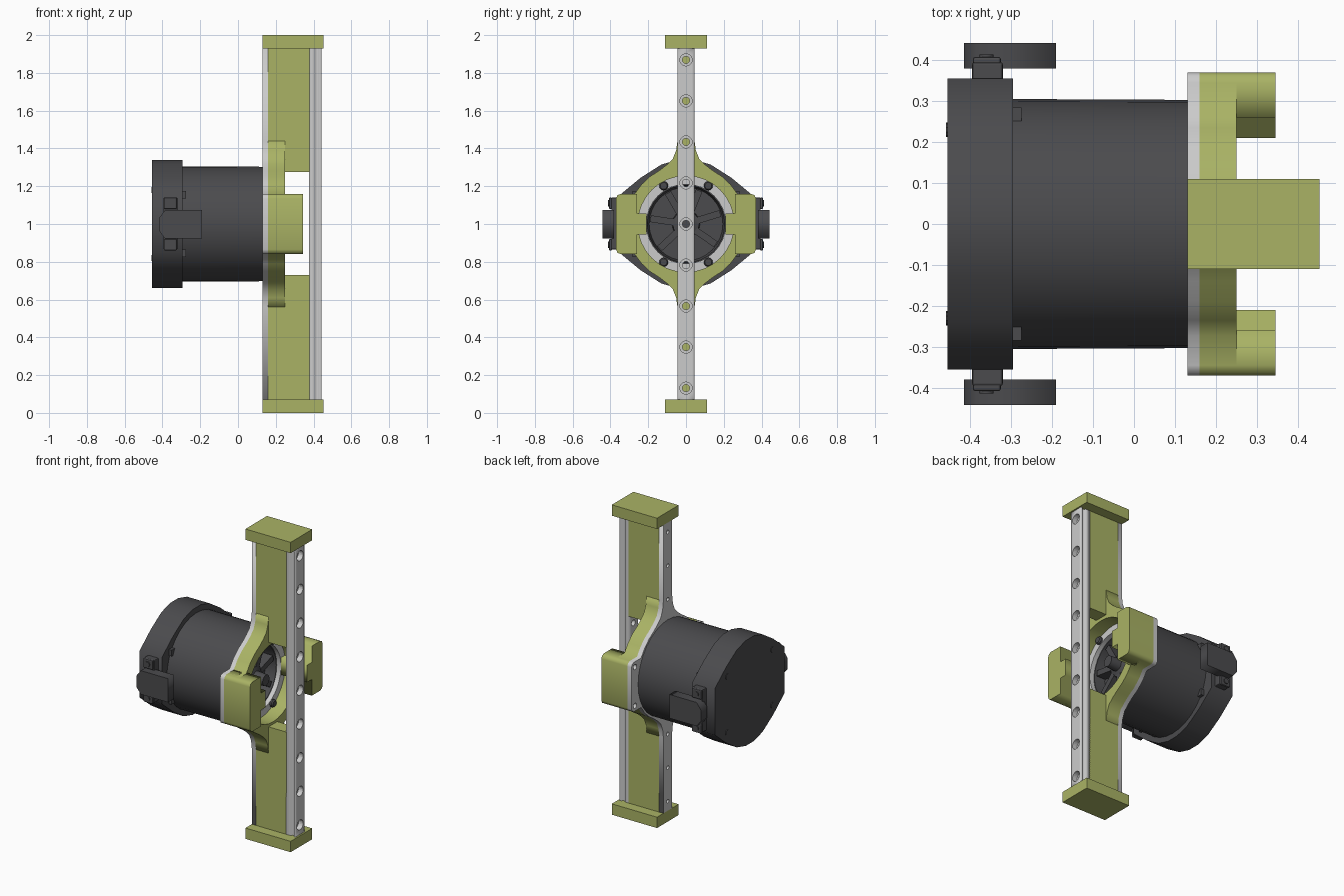
import bpy, bmesh, math
from mathutils import Matrix, Vector

if "Cube" in bpy.data.objects:
    bpy.data.objects.remove(bpy.data.objects["Cube"])


def material(name, col):
    m = bpy.data.materials.new(name)
    m.diffuse_color = (*col, 1)
    m.use_nodes = True
    m.node_tree.nodes["Principled BSDF"].inputs["Base Color"].default_value = m.diffuse_color
    return m


GREEN = material("olive_plastic", (0.40, 0.45, 0.13))
DARK = material("dark_motor", (0.07, 0.07, 0.075))
# local XY outline -> world YZ plane, extruded along world X
TO_YZ = Matrix(((0, 0, 1, 0), (1, 0, 0, 0), (0, 1, 0, 0), (0, 0, 0, 1)))


def add(name, mesh, mat=None, smooth=False):
    ob = bpy.data.objects.new(name, mesh)
    bpy.context.collection.objects.link(ob)
    if mat:
        mesh.materials.clear()
        mesh.materials.append(mat)
    if smooth:
        bpy.ops.object.select_all(action='DESELECT')
        bpy.context.view_layer.objects.active = ob
        ob.select_set(True)
        bpy.ops.object.shade_smooth_by_angle(angle=math.radians(30))
    return ob


def box(name, lo, hi, mat=None, bevel=0):
    bm = bmesh.new()
    lo, hi = Vector(lo), Vector(hi)
    bmesh.ops.create_cube(bm, size=1, matrix=Matrix.Translation((lo + hi) / 2)
                          @ Matrix.Diagonal((*(hi - lo), 1)))
    if bevel:
        bmesh.ops.bevel(bm, geom=bm.edges[:], offset=bevel, segments=2,
                        profile=0.5, affect='EDGES')
    me = bpy.data.meshes.new(name)
    bm.to_mesh(me)
    bm.free()
    return add(name, me, mat)


def lathe(name, profile, centres, mat=None, n=32, smooth=True):
    """Revolve (x, radius) points around X axes through (y, z) centres."""
    bm = bmesh.new()
    for cy, cz in centres:
        rings = [[bm.verts.new((x, cy + r * math.cos(2 * math.pi * i / n),
                                cz + r * math.sin(2 * math.pi * i / n)))
                  for i in range(n)] for x, r in profile]
        for a, b in zip(rings, rings[1:]):
            for i in range(n):
                bm.faces.new((a[i], a[(i + 1) % n], b[(i + 1) % n], b[i]))
        bm.faces.new(rings[0])
        bm.faces.new(rings[-1])
    bmesh.ops.recalc_face_normals(bm, faces=bm.faces[:])
    me = bpy.data.meshes.new(name)
    bm.to_mesh(me)
    bm.free()
    return add(name, me, mat, smooth)


def extrude(name, loops, lo, hi, mat=None, matrix=TO_YZ):
    """Fill nested outlines (inner loops are holes) and extrude from lo to hi."""
    cu = bpy.data.curves.new(name, 'CURVE')
    cu.dimensions, cu.fill_mode, cu.extrude = '2D', 'BOTH', (hi - lo) / 2
    for pts in loops:
        s = cu.splines.new('POLY')
        s.points.add(len(pts) - 1)
        for p, (a, b) in zip(s.points, pts):
            p.co = (a, b, 0, 1)
        s.use_cyclic_u = True
    tmp = bpy.data.objects.new("tmp", cu)
    bpy.context.collection.objects.link(tmp)
    dg = bpy.context.evaluated_depsgraph_get()
    me = bpy.data.meshes.new_from_object(tmp.evaluated_get(dg))
    bpy.data.objects.remove(tmp)
    me.transform(matrix @ Matrix.Translation((0, 0, (lo + hi) / 2)))
    bm = bmesh.new()
    bm.from_mesh(me)
    bmesh.ops.remove_doubles(bm, verts=bm.verts[:], dist=1e-5)
    bmesh.ops.recalc_face_normals(bm, faces=bm.faces[:])
    bm.to_mesh(me)
    bm.free()
    return add(name, me, mat)


def circle(r, cy=0, cz=1, n=32):
    return [(cy + r * math.cos(2 * math.pi * i / n), cz + r * math.sin(2 * math.pi * i / n))
            for i in range(n)]


def four_way(q):
    """Mirror a quadrant outline (y, dz) into all four quadrants around z = 1."""
    r = q[::-1]
    return ([(y, 1 + z) for y, z in q] + [(y, 1 - z) for y, z in r]
            + [(-y, 1 - z) for y, z in q] + [(-y, 1 + z) for y, z in r])


SIDES = [(sy, sz) for sy in (-1, 1) for sz in (-1, 1)]
HOLE_Z = [1 + 0.2172 * i for i in range(-4, 5)]

# mounting plate and the ring printed on it
flare = [(.045, .44), (.052, .39), (.070, .345), (.100, .315), (.140, .284),
         (.190, .252), (.235, .210), (.272, .160), (.345, .160), (.363, .152), (.370, .135)]
plate_holes = [circle(.012, 0, z, 12) for z in HOLE_Z if abs(z - 1) > .3]
ear_holes = [circle(.017, .335 * sy, 1 + .125 * sz, 12) for sy, sz in SIDES]
extrude("mounting_plate", [four_way([(.045, .93)] + flare), circle(.21)]
        + plate_holes + ear_holes, .13, .16)
extrude("support_ring", [four_way(flare), circle(.255)], .16, .25, GREEN)

# side blocks with inner tongues
ear = [(.26, .84), (.345, .84), (.363, .848), (.37, .865), (.37, 1.135),
       (.363, 1.152), (.345, 1.16), (.26, 1.16), (.26, 1.055), (.21, 1.055),
       (.21, .945), (.26, .945)]
for s, side in ((1, "rear"), (-1, "front")):
    extrude(side + "_side_block", [[(s * y, z) for y, z in ear]], .16, .345, GREEN)

# upper and lower webs, end caps
for name, a, b in (("lower_web", .07, .73), ("upper_web", 1.275, 1.93)):
    box(name, (.16, -.045, a), (.378, .045, b), GREEN)
for name, a, b in (("bottom_cap", 0, .07), ("top_cap", 1.93, 2)):
    box(name, (.13, -.11, a), (.453, .11, b), GREEN)

# grooved rail with counterbored holes
half = [(.375, .045), (.405, .045), (.412, .034), (.424, .034), (.430, .045), (.443, .045)]
rail = extrude("rail", [half + [(x, -y) for x, y in half[::-1]]], .07, 1.93, None,
               Matrix.Identity(4))
cutter = lathe("rail_hole_cutter", [(.35, .019), (.41, .019), (.41, .032), (.47, .032)],
               [(0, z) for z in HOLE_Z], n=20, smooth=False)
mod = rail.modifiers.new("holes", 'BOOLEAN')
mod.object, mod.operation, mod.solver = cutter, 'DIFFERENCE', 'EXACT'
cutter.hide_render = True
bpy.context.view_layer.objects.active = rail
bpy.ops.object.modifier_apply(modifier=mod.name)
bpy.data.objects.remove(cutter)

# motor body with an open recess at the plate end
lathe("motor_body", [(-.30, .305), (.13, .303), (.13, .205), (.06, .195)],
      [(0, 1)], DARK, 32)

# faceted motor end cap
cap = four_way([(.04, .34), (.13, .315), (.24, .245), (.355, .15)])
extrude("motor_end_cap", [cap], -.455, -.295, DARK)
lathe("end_cap_screws", [(-.459, .018), (-.45, .018)],
      [(.23 * sy, 1 + .18 * sz) for sy, sz in SIDES], DARK, 10)

# rotor hub and vanes inside the recess
lathe("rotor_hub", [(.05, .075), (.12, .07), (.13, .04), (.20, .035)], [(0, 1)], DARK, 16)
for i in range(7):
    vane = box(f"rotor_vane_{i}", (.05, .06, -.018), (.125, .19, .018), DARK)
    vane.data.transform(Matrix.Translation((0, 0, 1))
                        @ Matrix.Rotation(i * math.tau / 7 + .3, 4, 'X'))

# bolts fixing the motor, and small lugs near the end cap
lathe("motor_bolts", [(.12, .024), (.172, .024), (.18, .018)],
      [(.118 * sy, 1 + .202 * sz) for sy, sz in SIDES], DARK, 12)
for i, (sy, sz) in enumerate(SIDES):
    c = Vector((-.29, .268 * sy, 1 + .155 * sz))
    d = Vector((.015, .016, .02))
    box(f"body_lug_{i}", c - d, c + d, DARK)

# side connectors: bracket, screw pads, cable arm
for s, side in ((1, "rear"), (-1, "front")):
    def sbox(name, x, y, z, bevel=0):
        ys = sorted((s * y[0], s * y[1]))
        box(side + name, (x[0], ys[0], z[0]), (x[1], ys[1], z[1]), DARK, bevel)
    sbox("_bracket", (-.395, -.32), (.35, .395), (.865, 1.14), .006)
    for j, zc in enumerate((.89, 1.11)):
        sbox(f"_screw_pad_{j}", (-.393, -.325), (.39, .408), (zc - .03, zc + .03), .006)
        pad = lathe(f"{side}_screw_{j}", [(-.008, .017), (.008, .017)], [(0, 0)], DARK, 12)
        pad.data.transform(Matrix.Translation((-.36, s * .406, zc))
                           @ Matrix.Rotation(math.pi / 2, 4, 'Z'))
    arm = [(-.415, .96), (-.385, .922), (-.19, .922), (-.19, 1.075), (-.385, 1.075), (-.415, 1.035)]
    lo, hi = sorted((-s * .38, -s * .442))
    extrude(side + "_connector_arm", [arm], lo, hi, DARK, Matrix.Rotation(math.pi / 2, 4, 'X'))
